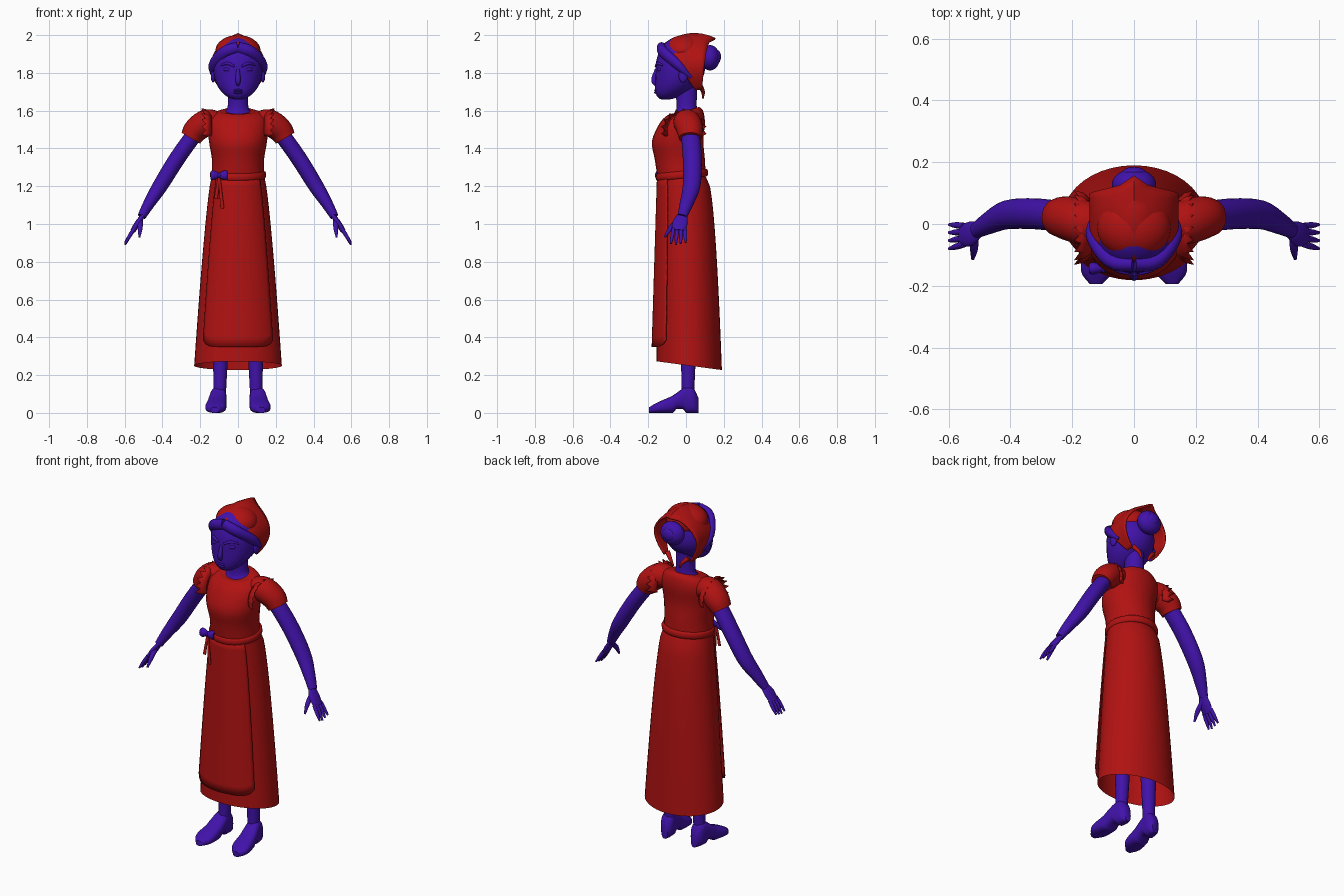
import bpy, bmesh, math
from math import sin, cos, pi
from mathutils import Vector

default_cube = bpy.data.objects.get("Cube")
if default_cube:
    bpy.data.objects.remove(default_cube)


def material(name, color):
    mat = bpy.data.materials.new(name)
    mat.use_nodes = True
    mat.diffuse_color = color
    shader = next(node for node in mat.node_tree.nodes if node.type == "BSDF_PRINCIPLED")
    shader.inputs["Base Color"].default_value = color
    return mat


RED = material("red cloth", (.44, .006, .006, 1))
BLUE = material("violet blue", (.052, .006, .4, 1))
parts = []


def mix(start, end, amount):
    return start + (end - start) * amount


def spline(keys, steps=4):
    """Smooth curve through a few control vectors."""
    keys = [Vector(key) for key in keys]
    padded = [keys[0] * 2 - keys[1], *keys, keys[-1] * 2 - keys[-2]]
    curve = []
    for before, start, end, after in zip(padded, padded[1:], padded[2:], padded[3:]):
        for step in range(steps):
            t = step / steps
            bend = (before * 2 - start * 5 + end * 4 - after) * t + (start * 3 - before - end * 3 + after) * t * t
            curve.append(start + (end - before + bend) * t / 2)
    return curve + [keys[-1]]


def loft(name, rings, mat, mirror=1, caps=True, closed=True):
    """Skin equally long rows of points."""
    bm = bmesh.new()
    rows = [[bm.verts.new((x * mirror, y, z)) for x, y, z in ring] for ring in rings]
    count = len(rows[0])
    for lower, upper in zip(rows, rows[1:]):
        for i in range(count if closed else count - 1):
            j = (i + 1) % count
            bm.faces.new((lower[i], lower[j], upper[j], upper[i]))
    if caps and closed:
        bm.faces.new(rows[0])
        bm.faces.new(rows[-1])
    bmesh.ops.recalc_face_normals(bm, faces=bm.faces)
    mesh = bpy.data.meshes.new(name)
    bm.to_mesh(mesh)
    bm.free()
    mesh.materials.append(mat)
    obj = bpy.data.objects.new(name, mesh)
    bpy.context.collection.objects.link(obj)
    parts.append(obj)
    return obj


def thicken(obj, thickness):
    mod = obj.modifiers.new("thickness", "SOLIDIFY")
    mod.thickness, mod.offset = thickness, 0


def oval(center, u, v, count=24):
    angles = [2 * pi * i / count for i in range(count)]
    return [Vector(center) + Vector(u) * cos(a) + Vector(v) * sin(a) for a in angles]


def body(name, keys, mat):
    """Upright form from keys of height, half width, front, back and front dip."""
    loft(name, [oval((0, (front + back) / 2, z), (half, 0, 0), (0, (back - front) / 2, dip))
                for z, half, front, back, dip in spline(keys)], mat)


def tube(name, keys, mat, mirror=1, flat=1.0):
    """Limb through keys of x, y, z and radius; flat narrows it sideways."""
    path = spline(keys)
    rings = []
    for i, key in enumerate(path):
        ahead = (path[min(i + 1, len(path) - 1)] - path[max(i - 1, 0)]).to_3d()
        across = ahead.cross(Vector((0, 1, 0))).normalized()
        along = across.cross(ahead).normalized()
        rings.append(oval(key.to_3d(), along * key.w, across * key.w * flat))
    loft(name, rings, mat, mirror)


def ball(name, center, radii, mat, mirror=1, jut=0.0):
    """Ellipsoid whose lower half can jut forward."""
    center, rings = Vector(center), []
    for i in range(1, 24):
        a = pi * i / 24
        shift = Vector((0, -jut * min(cos(a), 0) ** 2, radii[2] * cos(a)))
        rings.append(oval(center + shift, (radii[0] * sin(a), 0, 0), (0, radii[1] * sin(a), 0)))
    loft(name, rings, mat, mirror)


def skirt_point(angle, drop, gap=0.0):
    """Point on the flaring skirt, measured from the front middle at a drop below the waist."""
    half = .14 + .092 * drop ** .75
    front, back = -.145 - .011 * drop, .105 + .085 * drop ** .45
    middle, depth = (front + back) / 2, (back - front) / 2
    return Vector((sin(angle) * (half + gap / 2), middle - cos(angle) * (depth + gap), 1.25 - drop))


# Skirt with an open hem that is higher in front
rows = [[skirt_point(2 * pi * i / 40, drop / 20) + Vector((0, 0, .023 * cos(2 * pi * i / 40) * drop / 20))
         for i in range(40)] for drop in range(21)]
loft("skirt", rows, RED, caps=False)

# Apron panel standing off the skirt, with rounded lower corners
rows = [[skirt_point(side / 10, drop / 20 * (1 - .04 * (side / 9) ** 8), mix(.006, .024, drop / 18))
         for side in range(-9, 10)] for drop in range(19)]
thicken(loft("apron", rows, RED, closed=False), .006)

# Bodice, waistband and neck
body("bodice", [(1.24, .14, -.15, .105, 0), (1.34, .138, -.165, .1, 0), (1.44, .154, -.18, .092, 0),
                (1.54, .16, -.135, .1, 0), (1.59, .125, -.09, .09, .01), (1.6, .08, -.07, .07, .02)], RED)
band = [oval((0, -.022, 1.26 + .02 * cos(a)), (.14 + .009 * sin(a), 0, 0), (0, .13 + .009 * sin(a), .012))
        for a in [pi * i / 6 for i in range(7)]]
loft("waistband", band, RED)
body("neck", [(1.55, .085, -.08, .075, 0), (1.59, .077, -.066, .07, .015),
              (1.62, .055, -.05, .057, 0), (1.75, .05, -.06, .06, 0)], BLUE)

# Head, face and bun
ball("head", (0, -.03, 1.825), (.131, .131, .168), BLUE, jut=.08)
tube("nose", [(0, -.157, 1.82, .008), (0, -.17, 1.76, .014), (0, -.155, 1.73, .006)], BLUE)
for name, height in (("upper_lip", 1.708), ("lower_lip", 1.696)):
    ball(name, (0, -.155, height), (.025, .014, .007), BLUE)
ball("hair_bun", (0, .127, 1.88), (.072, .052, .067), BLUE)
ball("bun_core", (0, .165, 1.885), (.038, .02, .036), BLUE)

# Headscarf draped from nape over the crown to nape, with a peaked back edge
rows = []
for i in range(-16, 17):
    t = abs(i) / 16
    x = math.copysign(.14 * sin(2.5 * t ** .75), i)
    row = []
    for j in range(9):
        v = j / 8
        y = mix(mix(-.118, .05, t), .155 - .07 * t ** .3, v)
        z = mix(mix(1.95, 1.71, t), mix(1.98, 1.715, t), v) + .16 * v * (1 - v) * (1 - t) ** 2
        row.append((x, y, z))
    rows.append(row)
thicken(loft("headscarf", rows, RED, closed=False), .01)
ball("headscarf_crown", (0, -.01, 1.915), (.12, .106, .085), RED)

for mirror, side in ((1, "left_"), (-1, "right_")):
    # Face sides and front hair
    ball(side + "eye", (.052, -.133, 1.818), (.026, .02, .013), BLUE, mirror)
    tube(side + "eyebrow", [(.02, -.16, 1.835, .006), (.055, -.148, 1.85, .008), (.09, -.12, 1.84, .005)],
         BLUE, mirror)
    ball(side + "ear", (.132, -.015, 1.785), (.012, .024, .036), BLUE, mirror)
    tube(side + "front_hair", [(0, -.13, 1.935, .024), (.07, -.12, 1.91, .026), (.125, -.04, 1.84, .026),
                               (.125, .03, 1.775, .01)], BLUE, mirror, flat=1.2)
    tube(side + "scarf_tail", [(.07, .075, 1.73, .014), (.04, .09, 1.7, .01), (.02, .09, 1.665, .004)],
         RED, mirror)

    # Puffed sleeve and arm
    tube(side + "sleeve", [(.1, 0, 1.53, .06), (.16, .005, 1.54, .072), (.22, .02, 1.5, .07),
                           (.25, .022, 1.455, .06)], RED, mirror, flat=.95)
    tube(side + "arm", [(.22, .022, 1.49, .05), (.32, .033, 1.35, .05), (.41, .03, 1.205, .047),
                        (.47, .003, 1.11, .036), (.51, -.02, 1.04, .026)], BLUE, mirror, flat=.86)

    # Hand with four fanned fingers and a thumb
    tube(side + "palm", [(.5, -.016, 1.05, .026), (.53, -.032, 1.005, .04), (.557, -.037, .963, .034)],
         BLUE, mirror, flat=.4)
    for k, finger in enumerate(("little", "ring", "middle", "index")):
        root, tip = -.006 - .02 * k, -.002 - .026 * k
        low = .89 + .006 * abs(k - 2)
        tube(side + finger + "_finger", [(.55, root, .975, .01), (.575, mix(root, tip, .5), .935, .01),
                                         (.598, tip, low, .005)], BLUE, mirror)
    tube(side + "thumb", [(.518, -.04, 1.02, .014), (.518, -.08, .98, .013), (.522, -.113, .93, .005)],
         BLUE, mirror)

    # Pleated frill around the armhole
    rows = []
    for i in range(23):
        a = mix(-.35, pi + .35, i / 22)
        fold = i % 2
        profile = ((0, .088), (.026, mix(.103, .113, fold)), (mix(.034, .054, fold), mix(.1, .12, fold)))
        rows.append([(.138 + out, -.012 - reach * cos(a), 1.497 + reach * sin(a) * .95)
                     for out, reach in profile])
    thicken(loft(side + "shoulder_frill", rows, RED, mirror, closed=False), .004)

    # Leg and heeled shoe with a raised arch
    tube(side + "leg", [(.09, .01, .7, .06), (.093, .012, .3, .04), (.097, .01, .1, .033)], BLUE, mirror)
    rings = []
    for y, half, top in spline([(.065, .02, .08), (.04, .038, .13), (0, .042, .14), (-.07, .05, .092),
                                (-.15, .053, .056), (-.195, .02, .03)]):
        sole = .02 if -.06 < y < -.001 else 0
        rings.append([(mix(.104, .104 - .1 * y, 1) + half * math.copysign(abs(cos(a)) ** .75, cos(a)), y,
                       mix(sole, top, .5 + math.copysign(abs(sin(a)) ** .75, sin(a)) / 2))
                      for a in [2 * pi * i / 24 for i in range(24)]])
    loft(side + "shoe", rings, BLUE, mirror)

    # One half of the waist bow with its hanging ribbon
    knot = Vector((-.1, -.144, 1.258))
    tube(side + "bow_loop", [(*(knot + Vector((mirror * out, 0, 0))), size)
                             for out, size in ((0, .01), (.03, .02), (.045, .016))], BLUE, flat=1.3)
    drop = Vector((mirror * .017, -.006, -.15 - mirror * .025))
    tube(side + "ribbon", [(*(knot + drop * t), mix(.003, .005, t)) for t in (0, .5, 1)], RED, flat=2)
ball("bow_knot", knot, (.013, .014, .015), BLUE)

# Smooth shading with crisp edges
bpy.ops.object.select_all(action="DESELECT")
for obj in parts:
    obj.select_set(True)
bpy.context.view_layer.objects.active = parts[0]
bpy.ops.object.shade_smooth_by_angle(angle=math.radians(50))
